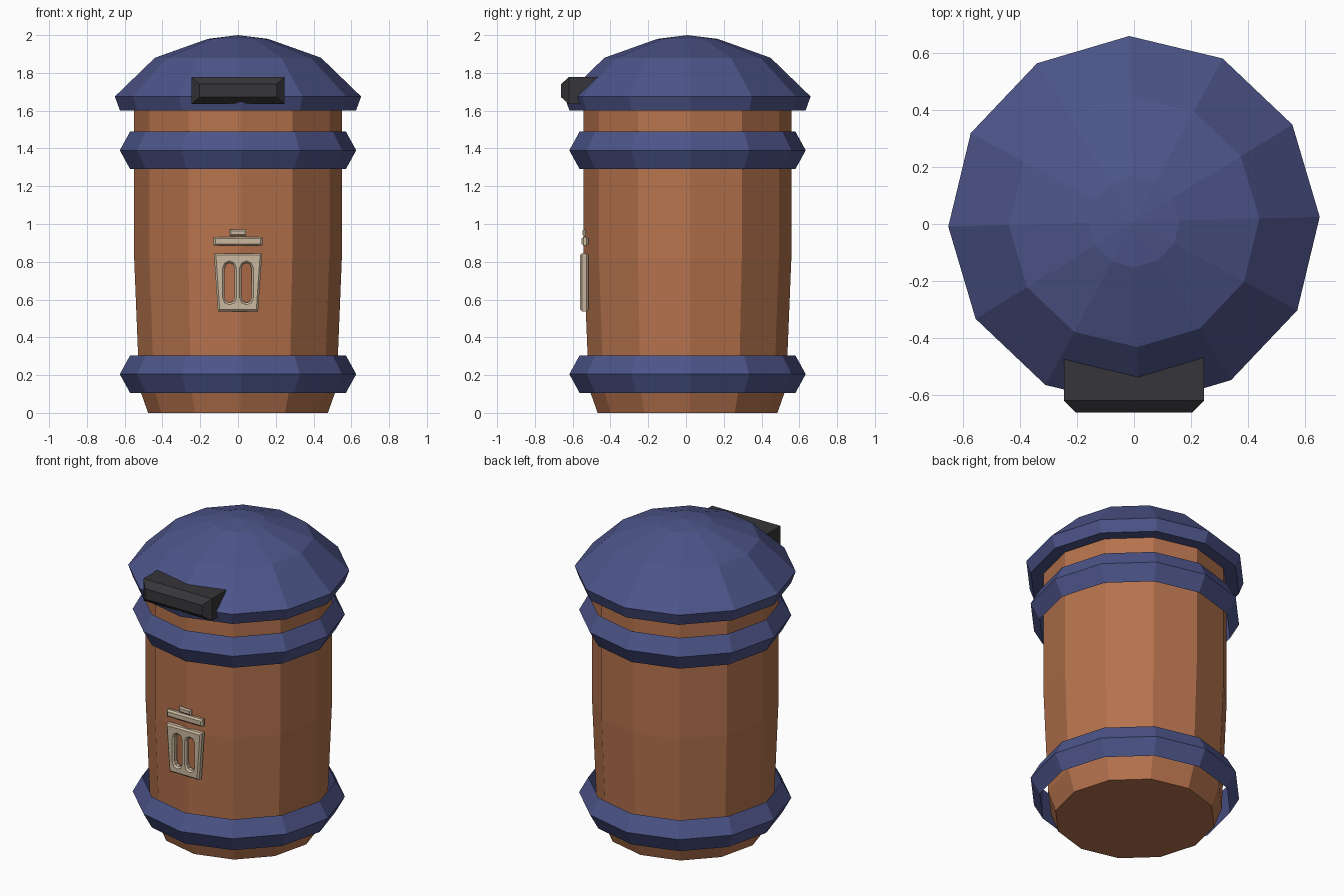
import bpy, bmesh, math

if "Cube" in bpy.data.objects:
    bpy.data.objects.remove(bpy.data.objects["Cube"])

SIDES = 12
TURN = math.radians(1.5)   # slight twist of the whole barrel
CY = 0.008                 # barrel axis in y


def material(name, rgb):
    m = bpy.data.materials.new(name)
    m.diffuse_color = (*rgb, 1.0)
    m.use_nodes = True
    m.node_tree.nodes["Principled BSDF"].inputs["Base Color"].default_value = m.diffuse_color
    return m


BROWN = material("brown", (0.47, 0.172, 0.075))
BLUE = material("blue", (0.073, 0.09, 0.25))
DARK = material("dark grey", (0.037, 0.036, 0.041))
CREAM = material("cream", (0.60, 0.48, 0.35))


def add_object(name, mesh, mat):
    ob = bpy.data.objects.new(name, mesh)
    bpy.context.collection.objects.link(ob)
    mesh.materials.clear()
    mesh.materials.append(mat)
    return ob


def from_bmesh(name, bm, mat):
    bmesh.ops.recalc_face_normals(bm, faces=bm.faces)
    mesh = bpy.data.meshes.new(name)
    bm.to_mesh(mesh)
    bm.free()
    return add_object(name, mesh, mat)


def lathe(name, profile, mat, closed=False):
    """Revolve (radius, z) points; closed joins last to first, otherwise ends are capped."""
    bm = bmesh.new()
    rings = []
    for r, z in profile:
        if r == 0:
            rings.append([bm.verts.new((0, CY, z))] * SIDES)
            continue
        ring = []
        for i in range(SIDES):
            a = TURN + 2 * math.pi * i / SIDES
            ring.append(bm.verts.new((r * math.cos(a), CY + r * math.sin(a), z)))
        rings.append(ring)
    pairs = list(zip(rings, rings[1:]))
    if closed:
        pairs.append((rings[-1], rings[0]))
    for a, b in pairs:
        for i in range(SIDES):
            j = (i + 1) % SIDES
            bm.faces.new(list(dict.fromkeys((a[i], a[j], b[j], b[i]))))
    if not closed:
        for (r, _), ring in zip((profile[0], profile[-1]), (rings[0], rings[-1])):
            if r > 0:
                bm.faces.new(ring)
    return from_bmesh(name, bm, mat)


def plate(name, outlines, y, half, chamfer, mat):
    """Chamfered upright plate from (x, z) outlines; inner outlines become holes."""
    cu = bpy.data.curves.new(name, 'CURVE')
    cu.dimensions = '2D'
    cu.fill_mode = 'BOTH'
    cu.extrude = half - chamfer
    cu.bevel_depth = chamfer
    cu.bevel_resolution = 0
    for pts in outlines:
        sp = cu.splines.new('POLY')
        sp.points.add(len(pts) - 1)
        for p, (x, z) in zip(sp.points, pts):
            p.co = (x, z, 0, 1)
        sp.use_cyclic_u = True
    tmp = bpy.data.objects.new(name + "_curve", cu)
    bpy.context.collection.objects.link(tmp)
    dg = bpy.context.evaluated_depsgraph_get()
    mesh = bpy.data.meshes.new_from_object(tmp.evaluated_get(dg))
    bpy.data.objects.remove(tmp)
    for p in mesh.polygons:
        p.use_smooth = False
    ob = add_object(name, mesh, mat)
    ob.location = (0, y, 0)
    ob.rotation_euler = (math.pi / 2, 0, 0)
    return ob


def rect(x, z0, z1):
    return [(-x, z0), (x, z0), (x, z1), (-x, z1)]


def slot(cx, z0, z1, w):
    """Upright slot outline with faceted round ends."""
    pts = []
    for zc, start in ((z1 - w, 0), (z0 + w, math.pi)):
        for k in range(5):
            a = start + math.pi * k / 4
            pts.append((cx + w * math.cos(a), zc + w * math.sin(a)))
    return pts


# barrel
lathe("barrel", [(0.476, 0), (0.522, 0.13), (0.55, 0.82), (0.55, 1.61)], BROWN)

# bands around the barrel
for name, z in (("lower_band", 0.205), ("upper_band", 1.39)):
    lathe(name, [(0.571, z - 0.1), (0.626, z), (0.571, z + 0.1)], BLUE, closed=True)

# domed lid
lathe("lid", [(0.625, 1.6), (0.652, 1.675), (0.44, 1.88), (0.16, 1.98), (0, 2.0)], BLUE)

# chamfered flap box on the lid front
bm = bmesh.new()
loops = []
for y, x, z0, z1 in ((-0.35, 0.246, 1.635, 1.778), (-0.62, 0.246, 1.635, 1.778),
                     (-0.662, 0.204, 1.672, 1.74)):
    loops.append([bm.verts.new((px, y, pz)) for px, pz in rect(x, z0, z1)])
for a, b in zip(loops, loops[1:]):
    for i in range(4):
        j = (i + 1) % 4
        bm.faces.new((a[i], a[j], b[j], b[i]))
bm.faces.new(loops[0])
bm.faces.new(loops[-1])
from_bmesh("flap_box", bm, DARK)

# relief on the barrel front: tapered pail with two slots, cover and knob
pail = [(-0.097, 0.547), (0.097, 0.547), (0.117, 0.835), (-0.117, 0.835)]
plate("relief_pail", [pail, slot(-0.045, 0.572, 0.805, 0.036),
                      slot(0.045, 0.572, 0.805, 0.036)], -0.538, 0.022, 0.01, CREAM)
plate("relief_cover", [rect(0.119, 0.895, 0.922)], -0.535, 0.018, 0.01, CREAM)
plate("relief_knob", [rect(0.036, 0.944, 0.964)], -0.535, 0.014, 0.008, CREAM)
